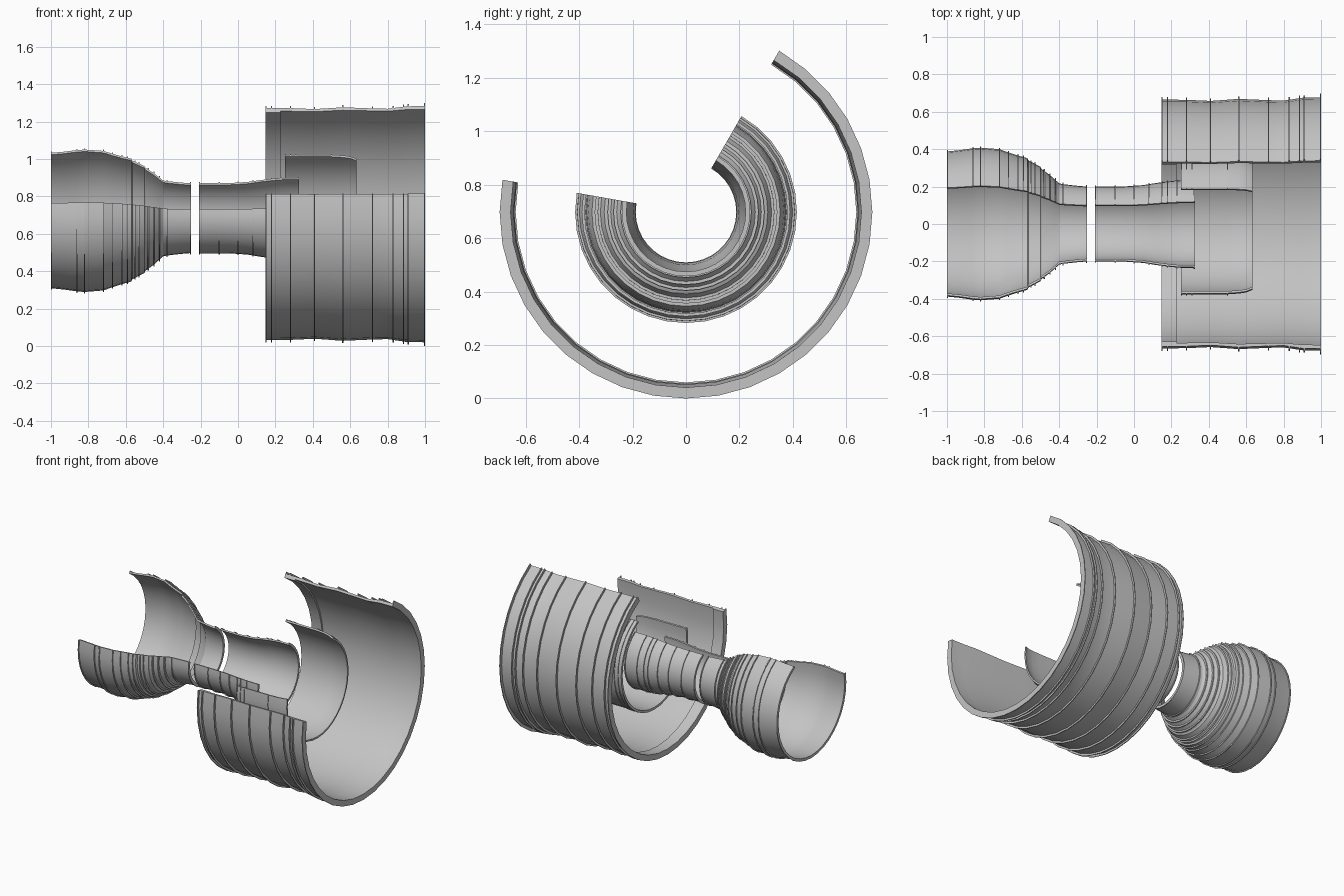
import bpy, bmesh
from math import radians, sin, cos

cube = bpy.data.objects.get("Cube")
if cube:
    bpy.data.objects.remove(cube, do_unlink=True)

AXIS_Z = 0.697
START, SWEEP, STEPS = 170, 250, 25   # the open window lies between 60 and 170 degrees

metal = bpy.data.materials.new("light_grey_metal")
metal.use_nodes = True
GREY = (0.55, 0.55, 0.55, 1)
metal.diffuse_color = GREY
metal.node_tree.nodes["Principled BSDF"].inputs["Base Color"].default_value = GREY


def radius_at(points, x):
    """Radius of a profile at x, by linear interpolation."""
    for (xa, ra), (xb, rb) in zip(points, points[1:]):
        if xa <= x <= xb:
            return ra + (rb - ra) * (x - xa) / (xb - xa)
    return points[-1][1]


def with_ribs(points, ribs, height, width):
    """Add narrow square flanges to an outer profile."""
    first, last = points[0][0], points[-1][0]
    spans = [(max(first, x - width / 2), min(last, x + width / 2)) for x in ribs]
    result = [p for p in points if not any(a <= p[0] <= b for a, b in spans)]
    for a, b in spans:
        ra, rb = radius_at(points, a), radius_at(points, b)
        top = max(ra, rb) + height
        result += [(a, ra), (a, top), (b, top), (b, rb)]
    return sorted(result, key=lambda p: p[0])   # stable, keeps each flange in order


def cutaway_shell(name, outer, inner, ribs=(), height=0.01, width=0.006):
    """Sweep a closed wall section part of the way round the long axis."""
    section = with_ribs(outer, ribs, height, width) + inner[::-1]
    bm = bmesh.new()
    rings = []
    for i in range(STEPS + 1):
        a = radians(START + SWEEP * i / STEPS)
        rings.append([bm.verts.new((x, r * cos(a), AXIS_Z + r * sin(a)))
                      for x, r in section])
    n = len(section)
    for p, q in zip(rings, rings[1:]):
        for j in range(n):
            k = (j + 1) % n
            bm.faces.new((p[j], p[k], q[k], q[j]))
    bm.faces.new(rings[0])
    bm.faces.new(rings[-1][::-1])
    bmesh.ops.recalc_face_normals(bm, faces=bm.faces)
    mesh = bpy.data.meshes.new(name)
    bm.to_mesh(mesh)
    bm.free()
    mesh.materials.append(metal)
    obj = bpy.data.objects.new(name, mesh)
    bpy.context.collection.objects.link(obj)
    bpy.ops.object.select_all(action='DESELECT')
    obj.select_set(True)
    bpy.context.view_layer.objects.active = obj
    bpy.ops.object.shade_smooth_by_angle(angle=radians(25))
    return obj


def thinner(points, wall):
    return [(x, r - wall) for x, r in points]


# Large front casing with flanges and an inner lip at its rear
cutaway_shell(
    "fan_casing",
    [(0.146, 0.665), (0.28, 0.664), (0.41, 0.658), (0.56, 0.669), (0.72, 0.662),
     (0.8, 0.66), (0.9, 0.675), (1.0, 0.677)],
    [(0.146, 0.637), (0.226, 0.637), (0.228, 0.646), (0.41, 0.642), (0.56, 0.651),
     (0.8, 0.645), (0.9, 0.655), (1.0, 0.656)],
    [0.149, 0.18, 0.28, 0.41, 0.56, 0.72, 0.83, 0.885, 0.91, 0.997], 0.013)

# Lip of the intake end
cutaway_shell("intake_flange", [(0.994, 0.697), (1.0, 0.697)],
              [(0.994, 0.656), (1.0, 0.656)])

# Middle splitter shell with a rounded front shoulder
splitter = [(0.25, 0.376), (0.5, 0.376), (0.56, 0.372), (0.6, 0.366), (0.634, 0.352)]
cutaway_shell("splitter_shell", splitter, thinner(splitter, 0.012),
              [0.253, 0.28, 0.31, 0.5], 0.005)

# Slim compressor casing
core = [(-0.208, 0.201), (-0.05, 0.201), (0.05, 0.208), (0.13, 0.221),
        (0.2, 0.23), (0.25, 0.234), (0.325, 0.234)]
cutaway_shell("compressor_casing", core, thinner(core, 0.011),
              [-0.205, -0.1, 0.0, 0.08, 0.15, 0.18, 0.23, 0.322], 0.006)

# Flared, stepped turbine casing at the rear
turbine = [(-1.0, 0.388), (-0.93, 0.395), (-0.86, 0.405), (-0.82, 0.408),
           (-0.72, 0.4), (-0.67, 0.382), (-0.62, 0.366), (-0.57, 0.352),
           (-0.565, 0.34), (-0.53, 0.322), (-0.5, 0.306), (-0.495, 0.295),
           (-0.45, 0.262), (-0.42, 0.235), (-0.4, 0.217), (-0.38, 0.213),
           (-0.3, 0.204), (-0.25, 0.2)]
cutaway_shell("turbine_casing", turbine, thinner(turbine, 0.012),
              [-0.997, -0.86, -0.82, -0.72, -0.67, -0.62, -0.59, -0.55, -0.53,
               -0.48, -0.45, -0.42, -0.38, -0.253], 0.007)
